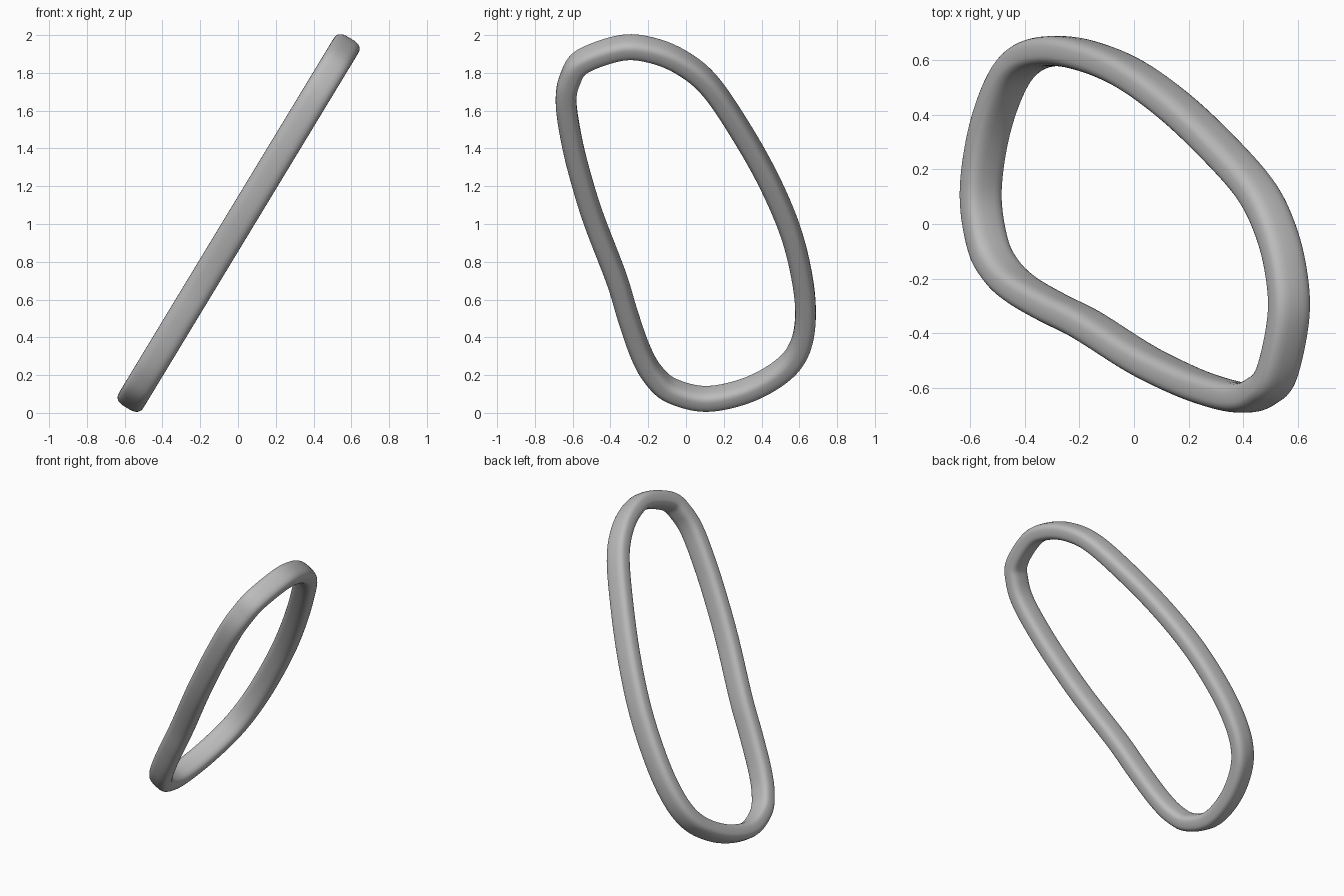
import bpy, bmesh
from math import cos, sin, pi, copysign
from mathutils import Vector

old = bpy.data.objects.get("Cube")
if old:
    bpy.data.objects.remove(old, do_unlink=True)

# Centre line of the loop as (y, z); the loop lies in one tilted plane
PATH = [(-.336, 1.933), (-.165, 1.915), (-.008, 1.845), (.13, 1.727),
        (.285, 1.5), (.435, 1.235), (.553, .96), (.617, .7), (.632, .495),
        (.598, .335), (.505, .22), (.325, .12), (.108, .074), (-.075, .117),
        (-.172, .2), (-.24, .32), (-.307, .51), (-.368, .71), (-.485, 1.015),
        (-.55, 1.22), (-.603, 1.43), (-.635, 1.645), (-.612, 1.77),
        (-.545, 1.862)]
UP = Vector((.518, 0, .855))        # steepest direction in the plane
SIDE = Vector((0, 1, 0))
NORMAL = UP.cross(SIDE).normalized()
HALF_WIDTH, HALF_THICK = .076, .055
STEPS, RING = 8, 32


def spline(points, steps):
    """Closed smooth curve through the points."""
    out, n = [], len(points)
    for i in range(n):
        a, b, c, d = (points[(i + k) % n] for k in (-1, 0, 1, 2))
        for j in range(steps):
            t = j / steps
            out.append(b + (c - a) * (t / 2)
                       + (a * 2 - b * 5 + c * 4 - d) * (t * t / 2)
                       + (b * 3 - a - c * 3 + d) * (t ** 3 / 2))
    return out


def rounded(v):
    """Squares off a circle coordinate into a rounded-box section."""
    return copysign(abs(v) ** (2 / 3), v)


# Sweep the section round the loop
line = spline([SIDE * y + UP * ((z - 1) / UP.z) + Vector((0, 0, 1))
               for y, z in PATH], STEPS)
bm = bmesh.new()
rings = []
for i, p in enumerate(line):
    tangent = (line[(i + 1) % len(line)] - line[i - 1]).normalized()
    across = tangent.cross(NORMAL)
    rings.append([bm.verts.new(p + NORMAL * HALF_WIDTH * rounded(cos(a))
                               + across * HALF_THICK * rounded(sin(a)))
                  for a in (2 * pi * k / RING for k in range(RING))])
for i, r in enumerate(rings):
    prev = rings[i - 1]
    for k in range(RING):
        bm.faces.new((prev[k - 1], prev[k], r[k], r[k - 1]))
bmesh.ops.recalc_face_normals(bm, faces=bm.faces)
for f in bm.faces:
    f.smooth = True

mesh = bpy.data.meshes.new("loop_band")
bm.to_mesh(mesh)
bm.free()
band = bpy.data.objects.new("loop_band", mesh)
bpy.context.collection.objects.link(band)

# Plain grey finish
grey = bpy.data.materials.new("plain_grey")
grey.use_nodes = True
colour = (.5, .5, .5, 1)
grey.diffuse_color = colour
grey.node_tree.nodes["Principled BSDF"].inputs["Base Color"].default_value = colour
mesh.materials.append(grey)
